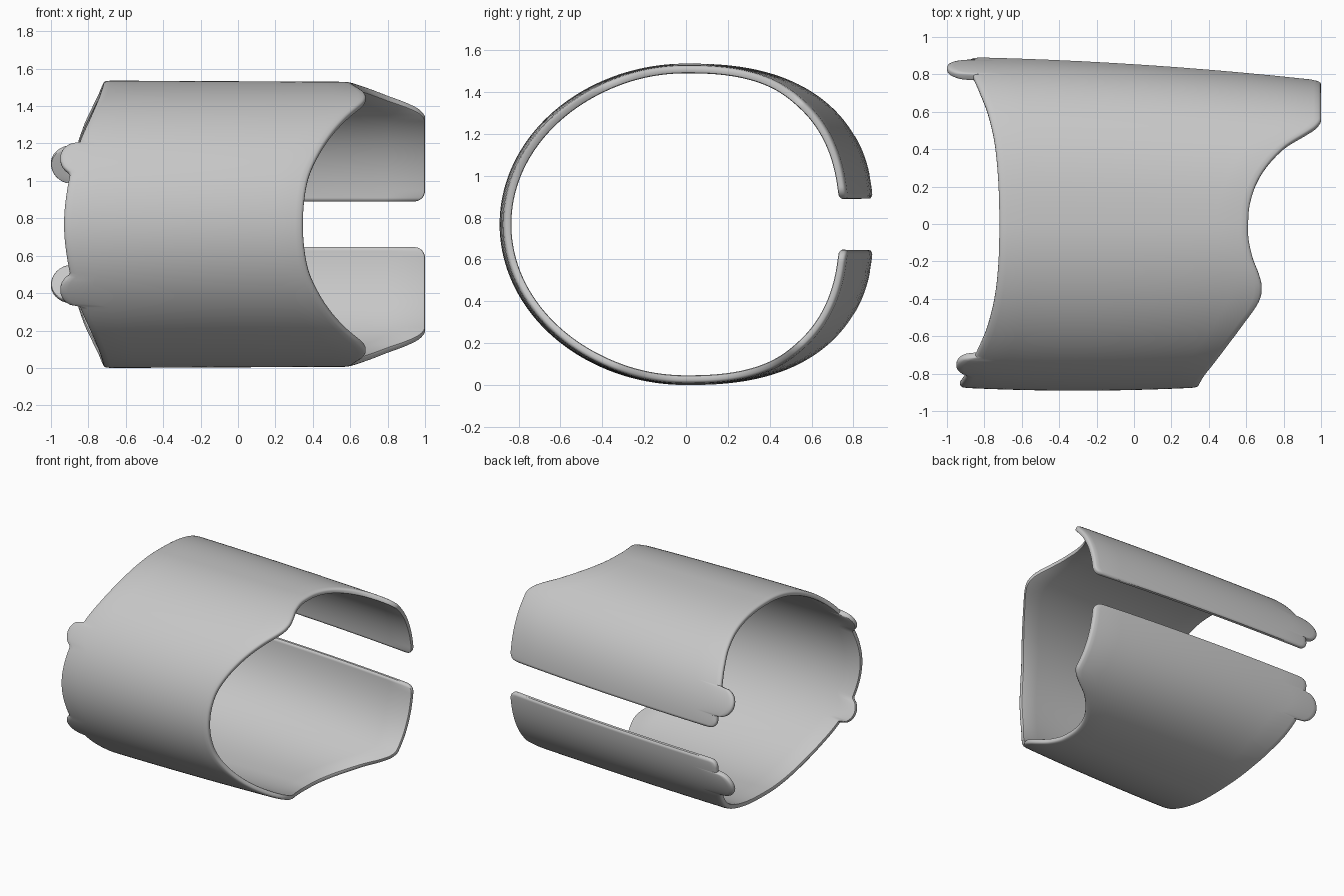
import bpy, bmesh
from math import sin, cos, asin, pi, radians, degrees, sqrt, copysign
from mathutils import Vector

cube = bpy.data.objects.get("Cube")
if cube:
    bpy.data.objects.remove(cube)

HALF_HEIGHT = 0.768
THICK = 0.04
GAP = 0.125          # half height of the slot at the back
SQUARENESS = 2.45    # superellipse exponent of the back half
STEPS = 220          # rings on each half of the sleeve
COLUMNS = 10         # faces along the length

# End outlines: (angle in degrees from back over the top to front, x)
RIGHT_TRIM = [(0, 1.0), (46, 1.0), (51, .975), (55.5, .92), (63.5, .80), (75, .68),
              (85, .62), (93, .61), (102, .632), (109, .668), (114, .683), (118, .676),
              (122, .65), (130, .579), (140, .498), (150, .43), (160, .378),
              (170, .354), (180, .347)]
LEFT_TRIM = [(0, -.88), (25, -.868), (40, -.825), (52.5, -.78), (68, -.74), (90, -.72),
             (104, -.725), (117, -.745), (130, -.785), (143, -.84), (158, -.895),
             (180, -.93)]
# Tabs: angle, half width in degrees, base x, reach
TABS = [(20.9, 8.2, -.89, .11), (152, 7.2, -.865, .085)]


def smooth_lookup(points, a):
    """Hermite interpolation through the outline points."""
    last = len(points) - 1

    def slope(i):
        if i in (0, last):
            return 0
        (x0, y0), (x1, y1), (x2, y2) = points[i - 1:i + 2]
        d0, d1 = (y1 - y0) / (x1 - x0), (y2 - y1) / (x2 - x1)
        return 0 if d0 * d1 <= 0 else (y2 - y0) / (x2 - x0)

    for i in range(last):
        (x0, y0), (x1, y1) = points[i], points[i + 1]
        if a <= x1:
            w = x1 - x0
            t = (a - x0) / w
            h = t * t * (3 - 2 * t)
            return (y0 * (1 - h) + y1 * h + slope(i) * w * t * (1 - t) ** 2
                    - slope(i + 1) * w * t * t * (1 - t))
    return points[-1][1]


def section(phi, x):
    """Outer cross-section, squarer and tapering towards the back."""
    c, s = cos(phi), max(sin(phi), 0)
    if c > 0:
        depth, power = .86 - .064 * x - .024 * x * x, 2 / SQUARENESS
    else:
        depth, power = .891 - .04 * (x + .3) ** 2, 1
    height = HALF_HEIGHT - .005 * (x + .65)
    return Vector((copysign(abs(c) ** power, c) * depth, s ** power * height))


def surface(phi, x, d):
    """Point at depth d inside the outer skin."""
    e = .004
    p = section(phi, x)
    if phi > pi - e:
        inward = Vector((1, 0))
    else:
        tangent = (section(phi + e, x) - section(phi - e, x)).normalized()
        inward = Vector((-tangent.y, tangent.x))
    p = p + inward * d
    return x, p.x, p.y


def ends(phi, edge):
    """Trim at both ends, with tabs and rounded slot corners."""
    deg = degrees(phi)
    left, right = smooth_lookup(LEFT_TRIM, deg), smooth_lookup(RIGHT_TRIM, deg)
    radius = .06
    if edge < radius:
        cut = radius - sqrt(radius ** 2 - (radius - edge) ** 2)
        left, right = left + cut, right - cut
    for centre, width, base, reach in TABS:
        k = (deg - centre) / width
        if abs(k) < 1:
            left = min(left, base - reach * sqrt(1 - k * k))
    return left, right


def ring(phi):
    """Closed loop along the outside, round one lip, and back inside."""
    # Height above the slot edge; the front half has no slot
    edge = max(0, section(phi, -.65).y - GAP) if phi < pi / 2 else HALF_HEIGHT
    left, right = ends(phi, edge)
    lip = [(0, .015), (.004, .008), (.014, .003), (.04, 0)]
    inner_lip = [(.01, THICK), (.003, THICK - .003), (0, THICK - .01)]
    outer = [(left + i, d) for i, d in lip]
    for k in range(1, COLUMNS):
        outer.append((left + .04 + (right - left - .08) * k / COLUMNS, 0))
    outer += [(right - i, d) for i, d in reversed(lip)]
    inner = [(right - i, d) for i, d in reversed(inner_lip)]
    for k in range(1, COLUMNS):
        inner.append((right - .01 - (right - left - .02) * k / COLUMNS, THICK))
    inner += [(left + i, d) for i, d in inner_lip]
    # Round the lips along the slot
    mid = THICK / 2
    squeeze = 1 - max(0, 1 - edge / .02) ** 2 * .5
    return [surface(phi, x, mid + (d - mid) * squeeze) for x, d in outer + inner]


# Rings from the slot over the top to the front, then mirrored below
start = asin((GAP / HALF_HEIGHT) ** (SQUARENESS / 2))
rings = [ring(start + (pi - start) * (i / STEPS) ** 1.4) for i in range(STEPS + 1)]
lower = [[(x, y, -z) for x, y, z in r] for r in reversed(rings[:-1])]

bm = bmesh.new()
loops = [[bm.verts.new((x, y, z + HALF_HEIGHT)) for x, y, z in r] for r in rings + lower]
count = len(loops[0])
for a, b in zip(loops, loops[1:]):
    for j in range(count):
        k = (j + 1) % count
        bm.faces.new((a[j], a[k], b[k], b[j]))
bm.faces.new(loops[0])
bm.faces.new(loops[-1])
bmesh.ops.recalc_face_normals(bm, faces=bm.faces)

mesh = bpy.data.meshes.new("open_sleeve")
bm.to_mesh(mesh)
bm.free()
sleeve = bpy.data.objects.new("open_sleeve", mesh)
bpy.context.collection.objects.link(sleeve)

# Plain grey finish
grey = bpy.data.materials.new("light_grey")
grey.use_nodes = True
colour = (.57, .57, .57, 1)
grey.diffuse_color = colour
grey.node_tree.nodes["Principled BSDF"].inputs["Base Color"].default_value = colour
mesh.materials.append(grey)

bpy.ops.object.select_all(action='DESELECT')
sleeve.select_set(True)
bpy.context.view_layer.objects.active = sleeve
bpy.ops.object.shade_smooth_by_angle(angle=radians(40))
